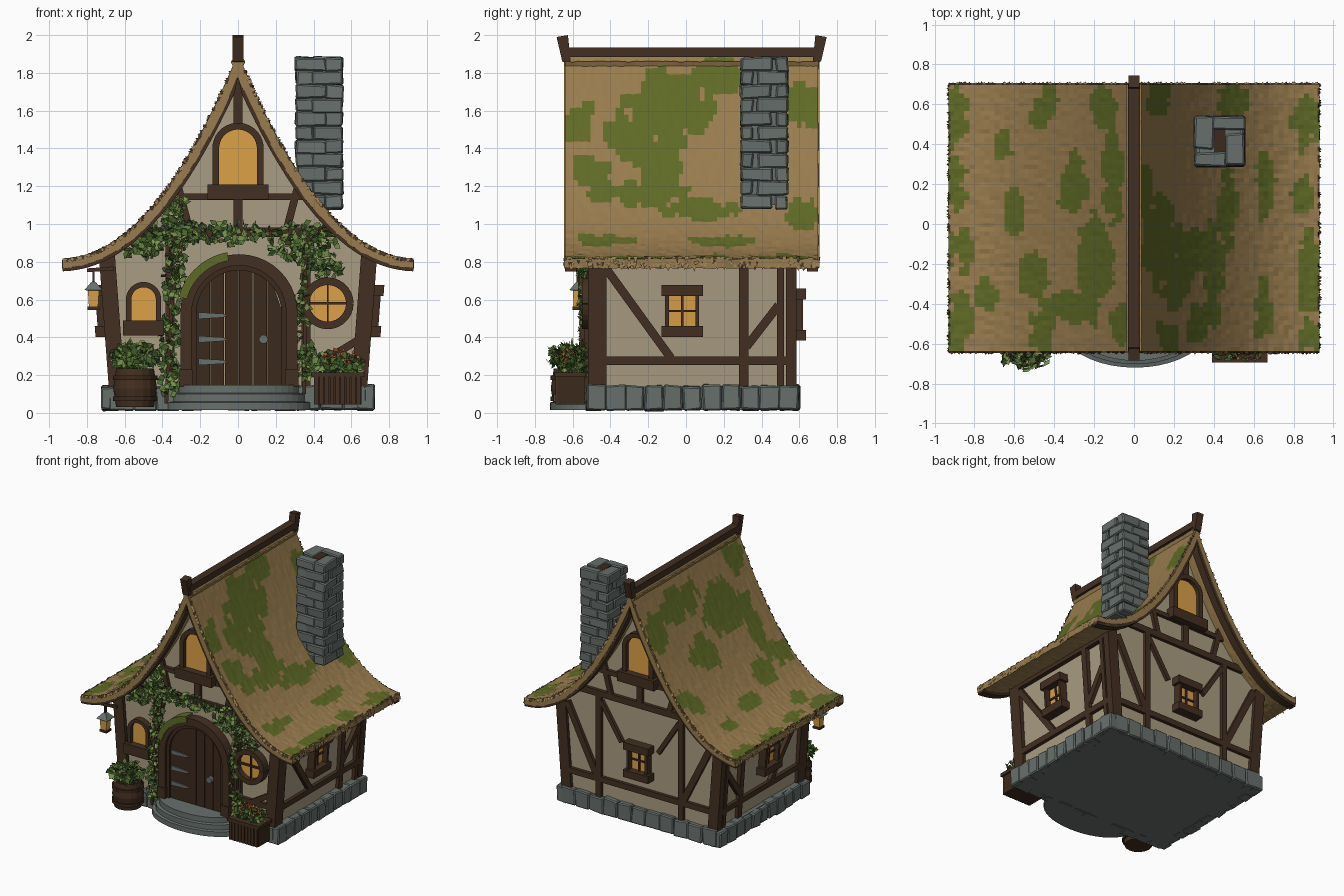
import bpy, bmesh, math, random
from mathutils import Matrix, Vector, noise

random.seed(4)
if "Cube" in bpy.data.objects:
    bpy.data.objects.remove(bpy.data.objects["Cube"])


def material(name, code):
    rgb = [int(code[i:i + 2], 16) / 255 for i in (0, 2, 4)]
    col = [((c + .055) / 1.055) ** 2.4 for c in rgb] + [1]
    m = bpy.data.materials.new(name)
    m.use_nodes = True
    m.diffuse_color = col
    m.node_tree.nodes["Principled BSDF"].inputs["Base Color"].default_value = col
    return m


wood = material("timber", "432f21")
plank = material("door_wood", "3c291c")
plaster = material("plaster", "aa9c82")
straw = material("straw", "997c4e")
moss = material("moss", "606a26")
stone = material("grey_stone", "68706c")
amber = material("amber_glass", "dca146")
leaf = material("dark_leaf", "48652f")
light_leaf = material("light_leaf", "76914a")
flower = material("orange_flower", "b8602c")

# Placement frames: in every wall frame the wall is y = 0 and outside is -y
T, Rz = Matrix.Translation, lambda deg: Matrix.Rotation(math.radians(deg), 4, 'Z')
WORLD = Matrix.Identity(4)
lean = Matrix.Identity(4)
lean[0][2] = .075
FRONT = T((0, -.49, 0))
BACK = T((0, .56, 0)) @ Rz(180)
RIGHT = T((.649, 0, 0)) @ lean @ Rz(90)
LEFT = Matrix.Diagonal((-1, 1, 1, 1)) @ RIGHT
frame = WORLD


def finish(name, bm, *mats, solid=True):
    bm.transform(frame)
    if solid:
        bmesh.ops.recalc_face_normals(bm, faces=bm.faces)
    me = bpy.data.meshes.new(name)
    bm.to_mesh(me)
    bm.free()
    for m in mats:
        me.materials.append(m)
    ob = bpy.data.objects.new(name, me)
    bpy.context.scene.collection.objects.link(ob)
    return ob


def prism(name, pts, y0, y1, mat):
    bm = bmesh.new()
    f = bm.faces.new([bm.verts.new((x, y0, z)) for x, z in pts])
    new = bmesh.ops.extrude_face_region(bm, geom=[f])["geom"]
    bmesh.ops.translate(bm, vec=(0, y1 - y0, 0), verts=[v for v in new if isinstance(v, bmesh.types.BMVert)])
    bm.faces.ensure_lookup_table()
    if not any(abs(f.calc_center_median().y - y0) < 1e-5 for f in bm.faces):
        bm.faces.new([v for v in bm.verts if abs(v.co.y - y0) < 1e-5])
    return finish(name, bm, mat)


def box(name, x0, x1, z0, z1, y0, y1, mat=wood):
    return prism(name, [(x0, z0), (x1, z0), (x1, z1), (x0, z1)], y0, y1, mat)


def beam(name, a, b, w=.05, out=.025, mat=wood):
    a, b = Vector(a), Vector(b)
    n = (b - a).orthogonal().normalized() * w / 2
    return prism(name, [a + n, b + n, b - n, a - n], -out, .01, mat)


def arc(cx, cz, r, a0=0, a1=180, n=20):
    angles = [math.radians(a0 + (a1 - a0) * i / n) for i in range(n + 1)]
    return [(cx + r * math.cos(a), cz + r * math.sin(a)) for a in angles]


def arch(cx, z0, cz, r):
    return [(cx + r, z0)] + arc(cx, cz, r) + [(cx - r, z0)]


def lathe(name, pts, mat, steps=16):
    bm = bmesh.new()
    vs = [bm.verts.new((r, 0, z)) for r, z in pts]
    es = [bm.edges.new(p) for p in zip(vs, vs[1:])]
    bmesh.ops.spin(bm, geom=vs + es, axis=(0, 0, 1), cent=(0, 0, 0), angle=math.tau, steps=steps)
    bmesh.ops.remove_doubles(bm, verts=bm.verts, dist=1e-4)
    return finish(name, bm, mat)


def stones(name, blocks):
    bm = bmesh.new()
    for c, size in blocks:
        made = bmesh.ops.create_cube(bm, size=1, matrix=T(c) @ Matrix.Diagonal((*size, 1)))
        for v in made["verts"]:
            v.co += Vector([random.uniform(-.007, .007) for _ in range(3)])
    bmesh.ops.bevel(bm, geom=bm.edges[:], offset=.008, segments=1, affect='EDGES', profile=.5)
    return finish(name, bm, stone)


def foliage(name, clouds, size, *colours):
    bm = bmesh.new()
    for x, y, z, rx, ry, rz, n in clouds:
        for _ in range(n):
            d = Vector([random.gauss(0, 1) for _ in range(3)]).normalized() * random.random() ** .4
            c = Vector((x + d.x * rx, y + d.y * ry, z + d.z * rz))
            u = Vector([random.gauss(0, 1) for _ in range(3)]).normalized()
            v = u.cross(Vector((random.gauss(0, .5), -1, random.gauss(0, .6)))).normalized()
            s = size * random.uniform(.6, 1.1)
            f = bm.faces.new([bm.verts.new(c + p * s) for p in (u, v * .6, -u * .8, v * -.6)])
            f.normal_update()
            if f.normal.dot((0, -1, .6)) < 0:
                f.normal_flip()
            f.material_index = random.randrange(len(colours))
    return finish(name, bm, *colours, solid=False)


# Swept roof
def roof_z(x):
    return .815 + 1.085 * (1 - abs(x) / .95) ** 2.1


def roof_line(side, off, n=24):
    pts = []
    for i in range(n + 1):
        x = .93 * i / n
        slope = (roof_z(x + .005) - roof_z(x - .005)) / .01 if x > .01 else -2.4
        nv = Vector((-slope, 1)).normalized() * off
        if i == 0:
            nv = Vector((0, off * 2.6))
        pts.append((side * max(0, x + nv.x), roof_z(x) + nv.y))
    return pts


Y0, Y1 = -.64, .70
patches = [(.13, -.1, .07, .23), (.21, -.22, .07, .2), (.28, -.14, .07, .1), (.05, .17, .04, .11),
           (.17, -.57, .05, .07), (.4, -.25, .045, .24), (.47, .07, .045, .2), (.12, .62, .05, .08),
           (.65, -.45, .04, .14), (.66, .2, .04, .14), (.86, .53, .06, .12), (.88, -.25, .05, .17),
           (.32, -.5, .05, .1), (.5, .62, .07, .09), (.85, .15, .05, .08), (.88, -.56, .05, .08),
           (-.44, .58, .06, .09), (-.1, .25, .05, .22), (-.3, .2, .06, .12), (-.2, -.2, .08, .22),
           (-.3, -.42, .12, .08), (-.5, -.25, .07, .1), (-.45, -.5, .06, .12), (-.88, -.5, .06, .14),
           (-.9, .53, .06, .14), (-.87, -.12, .06, .1), (-.15, .58, .06, .09), (-.75, -.35, .05, .07),
           (-.9, .2, .05, .12), (-.6, .05, .05, .09), (-.07, -.5, .04, .1), (-.65, .4, .04, .08)]


def is_moss(x, y):
    wobble = noise.noise(Vector((x * 9, y * 9, 3))) + noise.noise(Vector((x * 22, y * 18, 7)))
    return any(((x - a) / b) ** 2 + ((y - c) / d) ** 2 < 1.35 + 1.3 * wobble for a, c, b, d in patches)


bm = bmesh.new()
half, rows = 44, 60
grid = []
for i in range(-half, half + 1):
    x = math.copysign(.93 * (abs(i) / half) ** 1.25, i)
    grid.append([bm.verts.new((x, Y0 + (Y1 - Y0) * j / rows, roof_z(x) + random.uniform(-.003, .003)))
                 for j in range(rows + 1)])
for a, b in zip(grid, grid[1:]):
    for j in range(rows):
        f = bm.faces.new((a[j], b[j], b[j + 1], a[j + 1]))
        c = f.calc_center_median()
        f.material_index = is_moss(c.x, c.y)
roof = finish("thatched_roof", bm, straw, moss, straw, straw, solid=False)
mod = roof.modifiers.new("thickness", 'SOLIDIFY')
mod.thickness, mod.offset, mod.material_offset, mod.material_offset_rim = .05, -1, 2, 2

for side in (-1, 1):
    for y, d in ((Y0, 1), (Y1, -1)):
        prism("barge_roll", roof_line(side, -.009) + roof_line(side, -.046)[::-1], y - .006 * d, y + .05 * d, straw)
        prism("barge_board", roof_line(side, -.046) + roof_line(side, -.066)[::-1], y, y + .06 * d, wood)

# Ragged straw ends along eaves and gables
bm = bmesh.new()
for i in range(800):
    s = random.choice((-1, 1))
    if i < 480:
        y, w = random.uniform(Y0, Y1), Vector((0, .012, 0))
        p = Vector((s * .922, y, random.uniform(.78, .82)))
        q = p + Vector((s * random.uniform(0, .02), random.uniform(-.01, .01), -random.uniform(.015, .035)))
    else:
        x = s * random.uniform(.03, .93)
        front = random.random() < .5
        w = Vector((.012, 0, 0))
        p = Vector((x, Y0 if front else Y1, roof_z(x) - .008))
        q = p + Vector((0, random.uniform(.008, .016) * (-1 if front else 1), -.01))
    up = Vector((0, 0, .01))
    tint = random.random() < (.3 if i < 480 else .6)
    for tri in ((p - w, p + w, q), (p - w + up, p + w + up, q)):
        bm.faces.new([bm.verts.new(v) for v in tri]).material_index = tint
finish("straw_fringe", bm, straw, wood, solid=False)

# Ridge beam with tilted end posts
box("ridge_beam", -.03, .03, 1.885, 1.935, Y0, Y1)
frame = Rz(90)
for s in (-1, 1):
    ends = [(.64, 1.85), (.685, 1.86), (.715, 1.99), (.655, 2)]
    prism("ridge_end_post", [(.03 + s * y, z) for y, z in ends], -.028, .028, wood)

# Walls and stone footing
frame = WORLD
under = [(s * x, roof_z(x) - .06) for s, xs in ((1, range(70, 0, -5)), (-1, range(0, 71, 5))) for x in [k / 100 for k in xs]]
prism("plaster_walls", [(-.657, .1), (.657, .1)] + under, -.49, .56, plaster)
box("footing_core", -.69, .69, .015, .14, -.5, .57, stone)
blocks = []
for i in range(11):
    t = (i + .5) / 11 - .5
    for s in (-1, 1):
        wide, tall = random.uniform(.095, .105), random.uniform(.12, .138)
        blocks.append(((s * .675, .035 + t * 1.12, .015 + tall / 2), (.09, wide, tall)))
        blocks.append(((t * 1.36, .035 + s * .525, .015 + tall / 2), (wide * 1.23, .08, tall)))
stones("footing_stones", blocks)

# Chimney
box("chimney_core", .325, .535, 1.1, 1.872, .31, .52, stone)
box("flue_opening", .4, .46, 1.87, 1.878, .36, .48, plank)
blocks = []
for k in range(11):
    z, flip = 1.117 + k * .073, 1 if k % 2 else -1
    for q in range(4):
        if q % 2 == 0:
            c, size = Rz(90 * q) @ Vector((flip * .043, -.092, 0)), (.16, .066, .074)
        else:
            c, size = Rz(90 * q) @ Vector((flip * .043, -.077, 0)), (.096, .16, .074)
        blocks.append((c + Vector((.43, .415, z)), size))
stones("chimney_stones", blocks)


def square_window(cx, cz):
    box("window_glass", cx - .08, cx + .08, cz - .1, cz + .1, -.02, 0, amber)
    for s in (-1, 1):
        box("window_jamb", cx + s * .07, cx + s * .09, cz - .13, cz + .13, -.06, 0)
        box("window_rail", cx - .11, cx + .11, cz + s * .08, cz + s * .138, -.075, 0)
    box("window_mullion", cx - .006, cx + .006, cz - .1, cz + .1, -.03, 0)
    box("window_transom", cx - .08, cx + .08, cz - .006, cz + .006, -.03, 0)


def arched_window(cx, z0, cz, r, rim):
    prism("arched_glass", arch(cx, z0, cz, r), -.02, 0, amber)
    prism("arched_frame", arch(cx, z0, cz, r + rim) + arch(cx, z0, cz, r)[::-1], -.05, 0, wood)
    box("arched_sill", cx - r * 1.25 - rim, cx + r * 1.25 + rim, z0 - .07, z0 + .01, -.075, 0)


# Timber framing shared by both gables
for frame in (FRONT, BACK):
    beam("tie_beam", (-.53, .957), (.53, .957))
    beam("collar_beam", (-.35, 1.145), (.35, 1.145), .035)
    beam("king_post", (0, .97), (0, 1.14))
    beam("king_post_top", (0, 1.53), (0, 1.82))
    for s in (-1, 1):
        beam("gable_strut", (s * .32, 1.21), (s * .26, .98), .04)
        beam("wall_post", (s * .36, .14), (s * .36, .95), .045)
    arched_window(0, 1.2, 1.4, .1, .036)

# Back wall
square_window(0, .52)
for s in (-1, 1):
    beam("back_brace", (s * .38, .3), (s * .64, .82))
    beam("back_low_rail", (0, .28), (s * .66, .28), .045)
    beam("back_window_post", (s * .16, .62), (s * .34, .9), .035)

# Side walls, mirrored
for frame in (RIGHT, LEFT):
    square_window(-.02, .54)
    box("front_corner_post", -.52, -.42, .14, .84, -.025, .06)
    box("back_corner_post", .53, .585, .14, .84, -.025, .06)
    beam("side_low_rail", (-.44, .275), (.54, .275), .045)
    beam("side_top_rail", (-.44, .8), (.54, .8), .04)
    beam("side_post", (.305, .14), (.305, .82))
    beam("side_thin_post", (.5, .14), (.5, .82), .035)
    beam("long_brace", (-.42, .76), (-.08, .29), .045)
    beam("short_brace", (.32, .35), (.49, .57), .045)

# Front door
frame = FRONT
prism("door_frame", arch(.005, .14, .53, .31) + arch(.005, .14, .53, .25)[::-1], -.075, 0, wood)
prism("door_inner_arch", arch(.005, .14, .53, .25) + arch(.005, .14, .53, .225)[::-1], -.055, 0, plank)
for i in range(6):
    x0, x1 = -.221 + i * .0755, -.221 + (i + 1) * .0755 - .003
    tops = [(x, .53 + math.sqrt(max(0, .23 ** 2 - x * x))) for x in (x1, (x0 + x1) / 2, x0)]
    prism("door_plank", [(x0, .14), (x1, .14)] + tops, -.04, 0, plank)
for s in (-1, 1):
    box("door_plinth", .005 + s * .245, .005 + s * .315, .14, .23, -.085, 0)
for z in (.27, .39, .515):
    prism("door_hinge", [(-.21, z - .018), (-.08, z - .01), (-.05, z), (-.08, z + .01), (-.21, z + .018)], -.05, -.03, stone)
prism("door_knob", arc(.135, .39, .024, 0, 342, 12), -.07, -.03, stone)

# Front windows and braces
arched_window(-.5, .48, .6, .065, .028)
prism("round_glass", arc(.475, .58, .105, 0, 350, 28), -.02, 0, amber)
prism("round_frame", arc(.475, .58, .137, 0, 359, 28) + arc(.475, .58, .097, 359, 0, 28), -.06, 0, wood)
box("round_transom", .375, .575, .573, .587, -.035, 0)
box("round_mullion", .471, .479, .48, .68, -.035, 0)
beam("front_brace", (.38, .23), (.66, .4), .04)
beam("front_low_rail", (.36, .29), (.66, .29), .04)

# Round stone steps
frame = T((.005, -.5, 0)) @ Matrix.Diagonal((1, .58, 1, 1))
lathe("front_steps", [(0, .015), (.38, .015), (.38, .055), (.35, .06), (.35, .1), (.32, .105), (.32, .148), (0, .148)], stone, 40)

# Barrel and box planters
frame = T((-.545, -.6, 0))
lathe("barrel", [(0, .03), (.1, .03), (.116, .13), (.1, .235), (.085, .235), (.085, .22), (0, .22)], wood)
for z in (.075, .185):
    lathe("barrel_hoop", [(.1, z - .012), (.118, z - .012), (.118, z + .012), (.1, z + .012)], plank)
frame = WORLD
box("planter_box", .405, .655, .045, .2, -.68, -.54, plank)
box("planter_rim", .39, .67, .19, .215, -.695, -.53)
for i in range(9):
    box("planter_slat", .403 + i * .028, .425 + i * .028, .045, .19, -.69, -.535)
foliage("box_plants", [(.52, -.61, .25, .15, .08, .08, 190)], .03, leaf, leaf, light_leaf)
foliage("barrel_plants", [(-.545, -.62, .3, .14, .12, .075, 300)], .032, leaf, light_leaf)
foliage("planter_flowers", [(.55, -.63, .29, .1, .06, .05, 50)], .016, flower)

# Hanging lantern
frame = T((0, -.57, 0))
beam("lantern_arm", (-.66, .765), (-.8, .755), .02, .012)
beam("lantern_hook", (-.765, .76), (-.765, .69), .012, .01)
frame = T((-.765, -.57, 0)) @ Rz(45)
lathe("lantern_roof", [(0, .7), (.02, .69), (.068, .65), (0, .645)], stone, 4)
lathe("lantern_glass", [(0, .56), (.034, .56), (.042, .65), (0, .65)], amber, 4)
lathe("lantern_base", [(0, .545), (.044, .545), (.044, .562), (0, .562)], wood, 4)

# Climbing ivy around the door
frame = FRONT
for a, b in (((-.38, .05), (-.35, .6)), ((-.35, .6), (-.28, 1)), ((.35, .1), (.36, .9))):
    beam("ivy_stem", a, b, .02, .05)
foliage("ivy", [(-.36, -.05, .3, .06, .03, .26, 150), (-.33, -.05, .7, .07, .03, .22, 130),
                (-.35, -.04, .95, .19, .03, .09, 210), (-.34, -.04, 1.09, .07, .02, .1, 80),
                (-.52, -.04, .88, .12, .03, .07, 90), (-.05, -.04, .95, .28, .03, .07, 130),
                (.35, -.05, .9, .2, .03, .12, 210), (.45, -.05, .78, .13, .03, .07, 100),
                (.33, -.05, .55, .05, .03, .2, 70), (.36, -.05, .27, .06, .03, .12, 70)], .03, leaf, light_leaf)
prism("arch_moss", arc(0, .53, .325, 100, 165) + arc(0, .53, .28, 165, 100), -.083, 0, moss)
